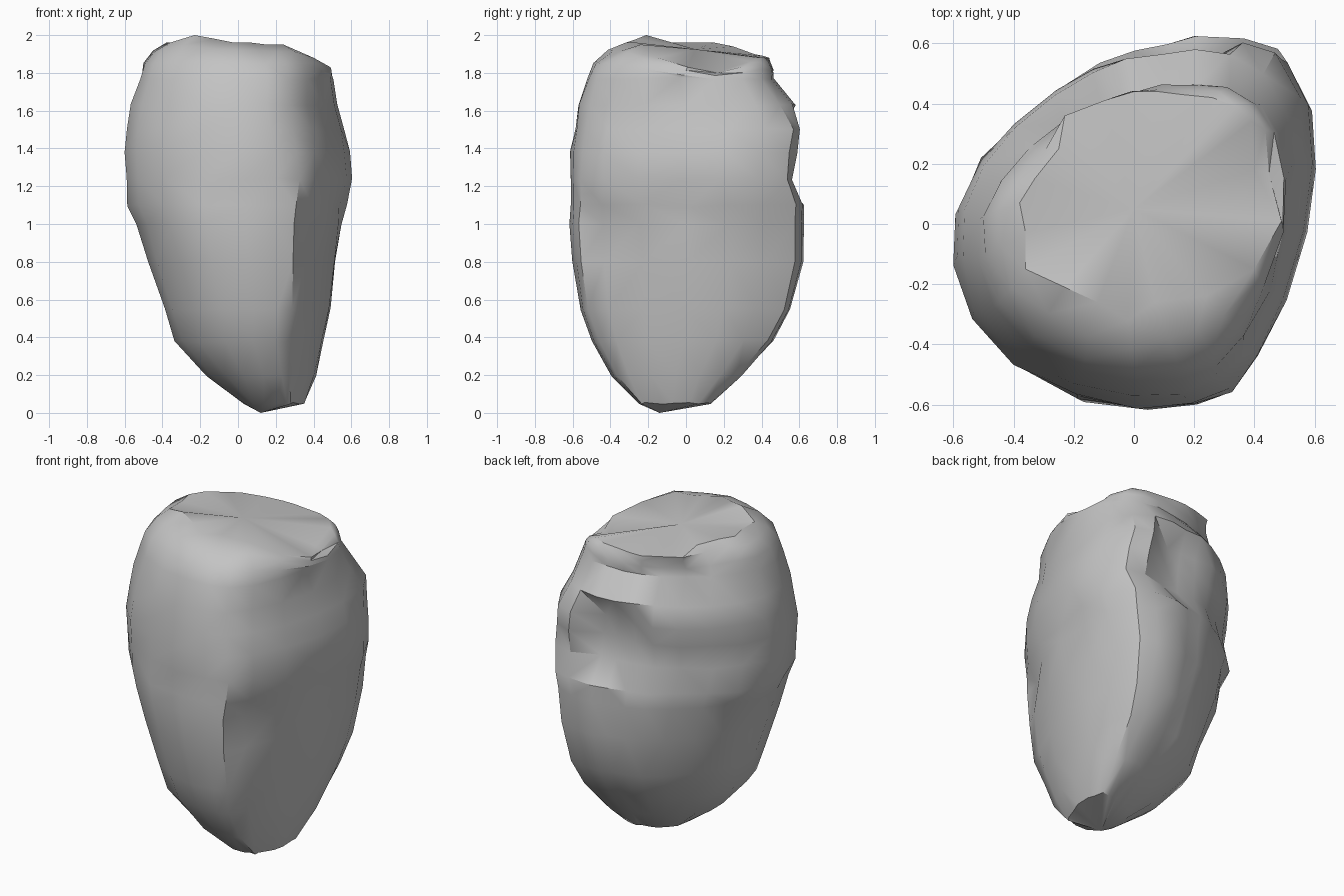
import bpy, bmesh, math, random
from mathutils import Vector

random.seed(4)
old = bpy.data.objects.get("Cube")
if old:
    bpy.data.objects.remove(old, do_unlink=True)

# Widest outline of the boulder, clockwise from the back
OUTLINE = [(-.1, .56), (0, .58), (.13, .6), (.21, .63), (.38, .625), (.49, .59),
           (.57, .43), (.6, .26), (.59, 0), (.52, -.2), (.38, -.5), (.32, -.57),
           (.24, -.58), (.07, -.62), (-.2, -.6), (-.39, -.47), (-.55, -.29),
           (-.6, -.12), (-.58, .1), (-.51, .22), (-.38, .36), (-.22, .47)]

# Rim of the sloping top, matched point for point
RIM = [(-.1, .41, 1.89), (0, .44, 1.88), (.08, .44, 1.88), (.16, .43, 1.88),
       (.26, .42, 1.88), (.34, .39, 1.88), (.39, .34, 1.86), (.4, .18, 1.81),
       (.49, .01, 1.83), (.4, -.15, 1.88), (.24, -.24, 1.95), (.15, -.25, 1.95),
       (.07, -.26, 1.96), (-.02, -.32, 1.96), (-.12, -.26, 1.98), (-.23, -.21, 2),
       (-.36, -.15, 1.96), (-.36, -.03, 1.96), (-.38, .07, 1.96), (-.33, .15, 1.96),
       (-.25, .25, 1.94), (-.23, .36, 1.9)]

# Height, x and y limits, and corner rounding of each level
LEVELS = [(.05, .03, .35, -.25, .13, 0), (.2, -.17, .41, -.39, .29, 1),
          (.38, -.34, .45, -.5, .46, 1), (.55, -.39, .49, -.56, .55, 1),
          (.8, -.48, .52, -.6, .62, 1), (1, -.54, .55, -.62, .62, 1),
          (1.1, -.59, .58, -.61, .62, 1), (1.24, -.59, .6, -.61, .57, 2),
          (1.38, -.6, .59, -.61, .59, 2), (1.5, -.59, .565, -.59, .61, 2),
          (1.63, -.57, .53, -.57, .58, 3), (1.77, -.52, .51, -.52, .47, 3)]


def rounded(points, passes):
    """Average corners with their neighbours; the back ridge stays sharp low down."""
    for _ in range(passes):
        points = [p if passes < 3 and p.x > .2 and p.y > .4 else
                  p / 2 + (points[i - 1] + points[(i + 1) % len(points)]) / 4
                  for i, p in enumerate(points)]
    return points


def level_ring(z, x0, x1, y0, y1, passes):
    """Fit the rounded outline into the limits of one level."""
    pts = rounded([Vector(p) for p in OUTLINE], passes)
    left, right = min(p.x for p in pts), max(p.x for p in pts)
    front, back = min(p.y for p in pts), max(p.y for p in pts)
    return [Vector((x0 + (p.x - left) / (right - left) * (x1 - x0),
                    y0 + (p.y - front) / (back - front) * (y1 - y0), z)) for p in pts]


def shoulder_ring(low, high, t):
    """Curve in from the last level to a crisp rim."""
    a = t * math.pi / 3
    out, up = 2 * math.cos(a) - 1, math.sin(a) / math.sin(math.pi / 3)
    return [Vector((h.x + (p.x - h.x) * out, h.y + (p.y - h.y) * out,
                    p.z + (h.z - p.z) * up)) for p, h in zip(low, high)]


def roughen(ring, amount):
    return [p + Vector([random.uniform(-amount, amount) for _ in range(3)]) for p in ring]


def chip(bm, centre, normal, radius):
    """Flatten what stands proud of a plane near a point."""
    c, n = Vector(centre), Vector(normal).normalized()
    for v in bm.verts:
        d = (v.co - c).dot(n)
        if d > 0 and (v.co - c).length < radius:
            v.co -= n * d


# Stack the rings
rings = [level_ring(*level) for level in LEVELS]
rim = [Vector(p) for p in RIM]
shoulder = [shoulder_ring(rings[-1], rim, t) for t in (.35, .7)]
rings = [roughen(r, .006) for r in rings + shoulder] + [rim]

# Skin the body, then close the foot and the top to a middle point
bm = bmesh.new()
loops = [[bm.verts.new(p) for p in ring] for ring in rings]
count = len(OUTLINE)
for low, high in zip(loops, loops[1:]):
    for i in range(count):
        j = (i + 1) % count
        bm.faces.new((low[i], low[j], high[j], high[i]))
for loop, middle in ((loops[0], (.12, -.14, 0)), (loops[-1], (0, .05, 1.925))):
    tip = bm.verts.new(middle)
    for i in range(count):
        bm.faces.new((tip, loop[i], loop[(i + 1) % count]))

# Broken facets: back recess, right flank notches, front foot
chip(bm, (.1, .51, 1.38), (0, 1, 0), .23)
chip(bm, (.53, 0, 1.1), (.9, 0, .4), .12)
chip(bm, (.37, -.4, .92), (.9, -.4, .2), .12)
chip(bm, (-.08, -.48, .36), (-.1, -.8, -.5), .16)

bmesh.ops.triangulate(bm, faces=[f for f in bm.faces if len(f.verts) == 4])
bmesh.ops.recalc_face_normals(bm, faces=bm.faces)
mesh = bpy.data.meshes.new("boulder")
bm.to_mesh(mesh)
bm.free()
boulder = bpy.data.objects.new("boulder", mesh)
bpy.context.collection.objects.link(boulder)

# Plain stone colour
stone = bpy.data.materials.new("stone grey")
stone.use_nodes = True
colour = (.55, .55, .55, 1)
stone.diffuse_color = colour
for node in stone.node_tree.nodes:
    if node.type == "BSDF_PRINCIPLED":
        node.inputs["Base Color"].default_value = colour
mesh.materials.append(stone)

# Smooth stone with sharp broken edges
bpy.ops.object.select_all(action="DESELECT")
boulder.select_set(True)
bpy.context.view_layer.objects.active = boulder
bpy.ops.object.shade_smooth_by_angle(angle=math.radians(35))
